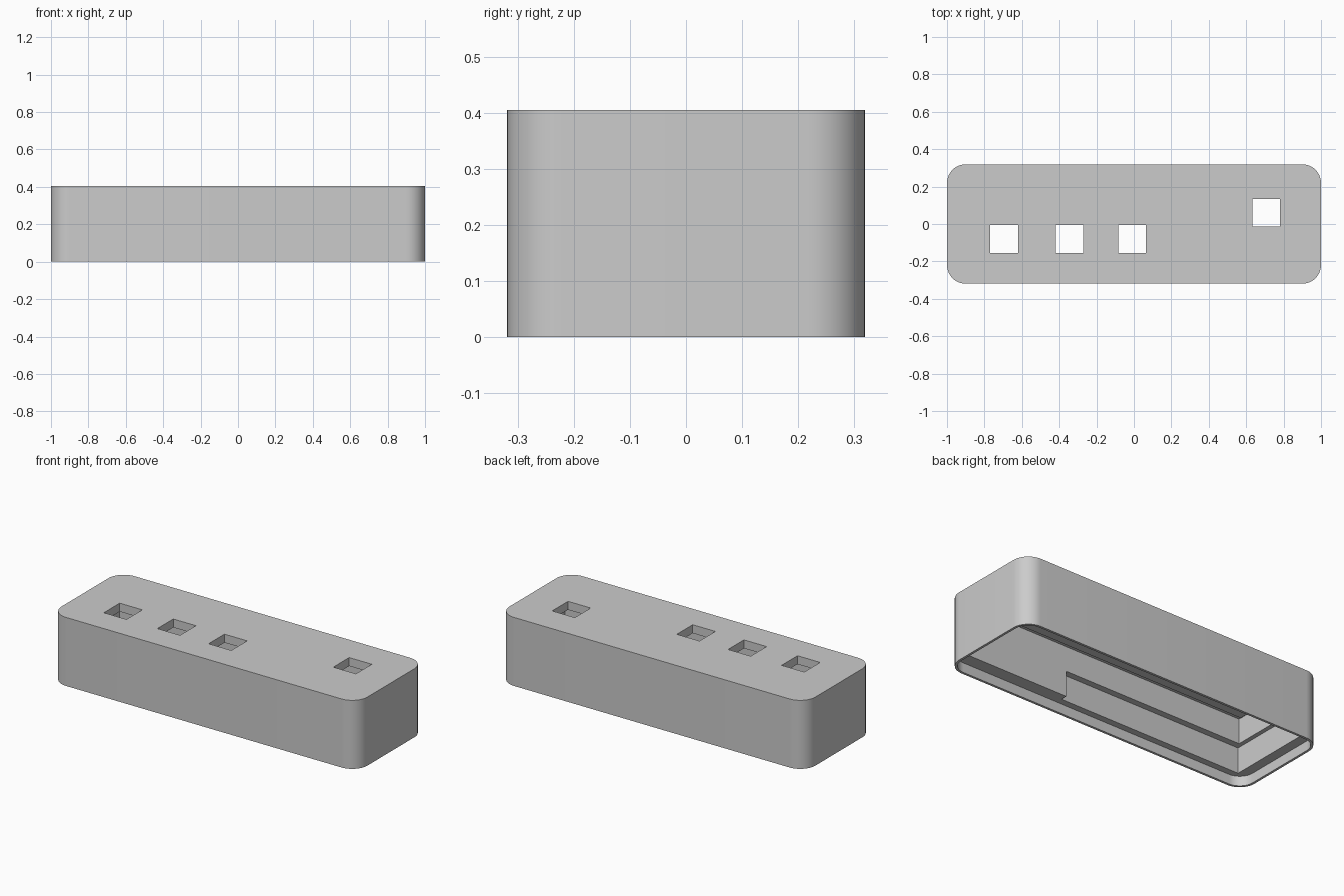
import bpy, bmesh
from math import pi, cos, sin

if "Cube" in bpy.data.objects:
    bpy.data.objects.remove(bpy.data.objects["Cube"])

grey = bpy.data.materials.new("plain grey")
grey.use_nodes = True
color = (0.6, 0.6, 0.6, 1)
grey.diffuse_color = color
grey.node_tree.nodes["Principled BSDF"].inputs["Base Color"].default_value = color


def prism(name, x, y, z, radius=0.0, steps=12):
    """Upright block over the given ranges, with optional rounded corners."""
    outline = []
    for i, (sx, sy) in enumerate([(1, 1), (0, 1), (0, 0), (1, 0)]):
        cx = x[sx] + radius * (1 - 2 * sx)
        cy = y[sy] + radius * (1 - 2 * sy)
        for k in range(steps + 1 if radius else 1):
            a = (i + k / steps) * pi / 2
            outline.append((cx + radius * cos(a), cy + radius * sin(a), z[0]))
    bm = bmesh.new()
    base = bm.faces.new([bm.verts.new(p) for p in outline])
    top = bmesh.ops.extrude_face_region(bm, geom=[base])["geom"]
    bmesh.ops.translate(bm, vec=(0, 0, z[1] - z[0]),
                        verts=[v for v in top if isinstance(v, bmesh.types.BMVert)])
    bmesh.ops.recalc_face_normals(bm, faces=bm.faces)
    mesh = bpy.data.meshes.new(name)
    bm.to_mesh(mesh)
    bm.free()
    mesh.materials.append(grey)
    obj = bpy.data.objects.new(name, mesh)
    bpy.context.collection.objects.link(obj)
    return obj


HEIGHT, SHELF, STEP, CEILING = 0.405, 0.057, 0.208, 0.355

# Outer case
case = prism("hollow_case", (-1, 1), (-0.319, 0.319), (0, HEIGHT), 0.1)

cutters = [
    # Shallow recess behind the thin bottom lip
    prism("lip_recess", (-0.986, 0.986), (-0.305, 0.305), (-0.1, SHELF), 0.086),
    # Deep main cavity
    prism("main_cavity", (-0.903, 0.95), (-0.228, 0.182), (-0.1, CEILING)),
    # Wider lower pockets
    prism("front_pocket", (-0.928, 0.267), (-0.266, 0.17), (-0.1, STEP)),
    prism("back_pocket", (-0.928, -0.57), (-0.24, 0.25), (-0.1, STEP)),
]

# Square openings through the top
for x, y in [(-0.695, -0.08), (-0.345, -0.08), (-0.01, -0.08), (0.707, 0.06)]:
    cutters.append(prism("opening", (x - 0.074, x + 0.074),
                         (y - 0.074, y + 0.074), (0.3, 0.5)))

# Carve the case, then drop the cutters
bpy.context.view_layer.objects.active = case
for cutter in cutters:
    mod = case.modifiers.new("carve", "BOOLEAN")
    mod.operation = "DIFFERENCE"
    mod.solver = "EXACT"
    mod.object = cutter
    bpy.ops.object.modifier_apply(modifier=mod.name)
    bpy.data.objects.remove(cutter)

# Smooth rounded corners, crisp edges
bpy.ops.object.select_all(action="DESELECT")
case.select_set(True)
bpy.ops.object.shade_smooth_by_angle(angle=pi / 6)
